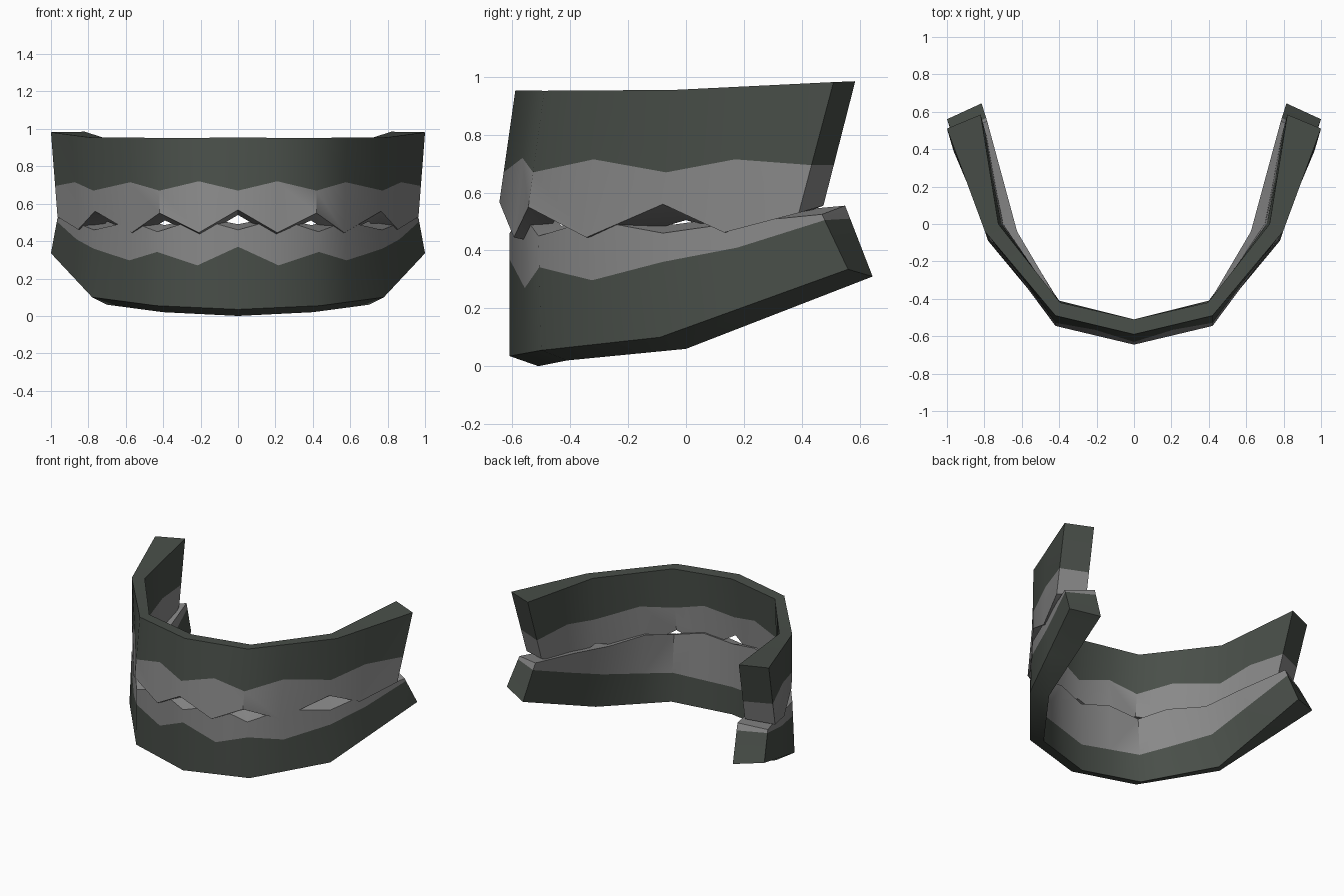
import bpy, bmesh, math
from mathutils import Vector

if "Cube" in bpy.data.objects:
    bpy.data.objects.remove(bpy.data.objects["Cube"])

def material(name, rgb):
    m = bpy.data.materials.new(name)
    m.diffuse_color = (*rgb, 1)
    m.use_nodes = True
    m.node_tree.nodes["Principled BSDF"].inputs["Base Color"].default_value = m.diffuse_color
    return m

GUM = material("dark grey green", (0.066, 0.077, 0.066))
TOOTH = material("mid grey", (0.25, 0.25, 0.25))

# stations along half the arch: position between the four path keys
STATIONS = [0, 0.5, 1, 1.43, 2, 2.45, 3]

def along(keys, t):
    i = min(int(t), 2)
    return Vector(keys[i]).lerp(Vector(keys[i + 1]), t - i)

def wall(base_keys, edge_keys, line_z, edge_z):
    """Per station: gum rim, colour line, tooth edge."""
    rows = []
    for t, zl, ze in zip(STATIONS, line_z, edge_z):
        rim = along(base_keys, t)
        edge = Vector((*along(edge_keys, t), ze))
        rows.append((rim, rim.lerp(edge, (zl - rim.z) / (ze - rim.z)), edge))
    return rows

def jaw(name, outer, inner):
    bm = bmesh.new()
    half = [o + i[::-1] for o, i in zip(outer, inner)]
    mirrored = [[Vector((-p.x, p.y, p.z)) for p in s] for s in half[:0:-1]]
    rings = [[bm.verts.new(p) for p in s] for s in mirrored + half]
    # side strips: gum, tooth, tooth edge, tooth, gum, gum rim
    colours = [0, 1, 1, 1, 0, 0]
    for a, b in zip(rings, rings[1:]):
        for k in range(6):
            n = (k + 1) % 6
            bm.faces.new((a[k], a[n], b[n], b[k])).material_index = colours[k]
    # end caps split at the colour line
    for r in (rings[0], rings[-1]):
        bm.faces.new((r[0], r[1], r[4], r[5])).material_index = 0
        bm.faces.new((r[1], r[2], r[3], r[4])).material_index = 1
    bmesh.ops.recalc_face_normals(bm, faces=bm.faces)
    me = bpy.data.meshes.new(name)
    bm.to_mesh(me)
    bm.free()
    me.materials.append(GUM)
    me.materials.append(TOOTH)
    ob = bpy.data.objects.new(name, me)
    bpy.context.collection.objects.link(ob)
    bpy.ops.object.select_all(action='DESELECT')
    ob.select_set(True)
    bpy.context.view_layer.objects.active = ob
    bpy.ops.object.shade_smooth_by_angle(angle=math.radians(42))

# upper jaw
UPPER_LINE = [0.67, 0.72, 0.67, 0.715, 0.67, 0.715, 0.695]
jaw("upper_jaw",
    wall([(0, -0.59, 0.953), (0.42, -0.49, 0.952), (0.797, -0.04, 0.955), (1, 0.51, 0.982)],
         [(0, -0.645), (0.42, -0.545), (0.765, -0.08), (0.965, 0.39)],
         UPPER_LINE, [0.567, 0.445, 0.55, 0.445, 0.56, 0.462, 0.53]),
    wall([(0, -0.51, 0.95), (0.395, -0.42, 0.95), (0.725, 0, 0.955), (0.82, 0.585, 0.985)],
         [(0, -0.55), (0.39, -0.45), (0.70, 0), (0.79, 0.475)],
         UPPER_LINE, [0.54, 0.425, 0.51, 0.43, 0.505, 0.455, 0.555]))

# lower jaw
jaw("lower_jaw",
    wall([(0, -0.61, 0.035), (0.44, -0.5, 0.055), (0.78, -0.09, 0.1), (1, 0.56, 0.335)],
         [(0, -0.61), (0.43, -0.51), (0.77, -0.08), (0.965, 0.47)],
         [0.37, 0.27, 0.342, 0.297, 0.36, 0.41, 0.505],
         [0.46, 0.52, 0.45, 0.505, 0.46, 0.495, 0.525]),
    wall([(0, -0.51, 0), (0.40, -0.41, 0.02), (0.70, 0, 0.06), (0.815, 0.645, 0.31)],
         [(0, -0.52), (0.395, -0.43), (0.625, -0.04), (0.785, 0.55)],
         [0.19, 0.205, 0.22, 0.25, 0.29, 0.39, 0.51],
         [0.49, 0.53, 0.485, 0.52, 0.49, 0.525, 0.555]))
